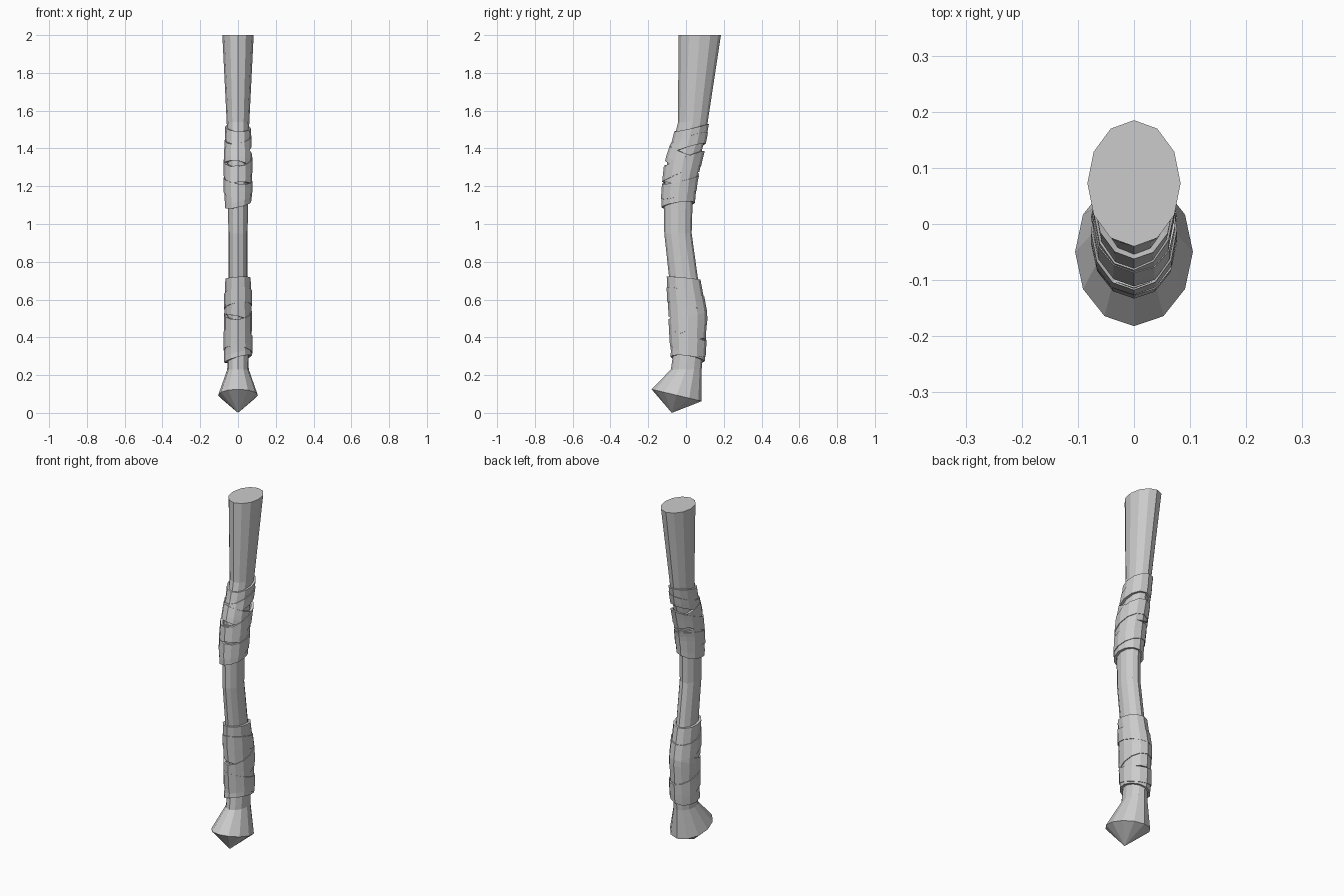
import bpy, bmesh
from math import sin, cos, pi

if "Cube" in bpy.data.objects:
    bpy.data.objects.remove(bpy.data.objects["Cube"])

SIDES = 12
# shaft stations: z, front y, back y, half width in x
SHAFT = [(0.23, -0.08, 0.083, 0.057), (0.32, -0.067, 0.09, 0.056),
         (0.52, -0.08, 0.099, 0.055), (0.72, -0.09, 0.062, 0.051),
         (0.95, -0.115, 0.03, 0.051), (1.12, -0.118, 0.035, 0.053),
         (1.22, -0.111, 0.045, 0.056), (1.34, -0.098, 0.072, 0.056),
         (1.44, -0.066, 0.097, 0.056), (1.54, -0.042, 0.115, 0.06),
         (2.0, -0.04, 0.185, 0.083)]


def section(z):
    """Centre y, half depth and half width of the shaft at height z."""
    for a, b in zip(SHAFT, SHAFT[1:]):
        if z <= b[0]:
            break
    t = (z - a[0]) / (b[0] - a[0])
    f, k, w = (a[i] + (b[i] - a[i]) * t for i in (1, 2, 3))
    return (f + k) / 2, (k - f) / 2, w


def ring(front, back, half, z_front, z_back):
    pts = []
    for i in range(SIDES):
        a = 2 * pi * i / SIDES
        c = cos(a)
        pts.append((half * sin(a), (front + back) / 2 - (back - front) / 2 * c,
                    (z_front + z_back) / 2 + (z_front - z_back) / 2 * c))
    return pts


def loft(name, rings, tip=None, caps=True, closed=False):
    bm = bmesh.new()
    vs = [[bm.verts.new(p) for p in r] for r in rings]
    pairs = list(zip(vs, vs[1:])) + ([(vs[-1], vs[0])] if closed else [])
    for lo, hi in pairs:
        for i in range(SIDES):
            j = (i + 1) % SIDES
            bm.faces.new((lo[i], lo[j], hi[j], hi[i]))
    if tip:
        t = bm.verts.new(tip)
        for i in range(SIDES):
            bm.faces.new((t, vs[0][(i + 1) % SIDES], vs[0][i]))
    elif caps:
        bm.faces.new(vs[0])
    if caps:
        bm.faces.new(vs[-1])
    bmesh.ops.recalc_face_normals(bm, faces=bm.faces[:])
    me = bpy.data.meshes.new(name)
    bm.to_mesh(me)
    bm.free()
    ob = bpy.data.objects.new(name, me)
    bpy.context.collection.objects.link(ob)
    return ob


def band(name, zc, half, tilt_y, tilt_x, off):
    """Cloth strip round the shaft; tilts raise the back and the right side."""
    def row(t, o):
        pts = []
        for i in range(SIDES):
            a = 2 * pi * i / SIDES
            z = zc + t * half - tilt_y * cos(a) + tilt_x * sin(a)
            cy, d, w = section(z)
            pts.append(((w + o) * sin(a), cy - (d + o * 0.75) * cos(a), z))
        return pts
    steps = (-1, -0.33, 0.33, 1)
    rows = [row(t, off) for t in steps] + [row(t, off - 0.015) for t in steps[::-1]]
    return loft(name, rows, caps=False, closed=True)


# wooden shaft
loft("shaft", [ring(f, k, w, z, z) for z, f, k, w in SHAFT])

# flared pommel with pointed end
loft("pommel", [ring(-0.182, 0.083, 0.105, 0.125, 0.062),
                ring(-0.08, 0.083, 0.057, 0.23, 0.23)], tip=(0, -0.075, 0))

# cloth wraps: centre z, half height, back tilt, right tilt, offset
LOWER = [(0.325, 0.04, -0.012, 0.018, 0.017), (0.37, 0.045, -0.03, -0.008, 0.021),
         (0.425, 0.05, 0.015, 0.01, 0.016), (0.48, 0.05, 0.035, 0.006, 0.020),
         (0.55, 0.05, -0.012, -0.016, 0.017), (0.60, 0.04, -0.025, 0.01, 0.021),
         (0.665, 0.048, -0.008, 0.004, 0.016)]
UPPER = [(1.145, 0.045, 0.012, 0.015, 0.017), (1.195, 0.04, 0.022, -0.01, 0.021),
         (1.245, 0.045, -0.022, 0.008, 0.017), (1.305, 0.04, 0.042, 0.008, 0.021),
         (1.345, 0.04, -0.03, -0.012, 0.017), (1.425, 0.03, 0.03, 0.012, 0.015),
         (1.475, 0.035, 0.02, -0.004, 0.011)]
for label, bands in (("lower_wrap", LOWER), ("upper_wrap", UPPER)):
    for n, b in enumerate(bands, 1):
        band(f"{label}_{n}", *b)
